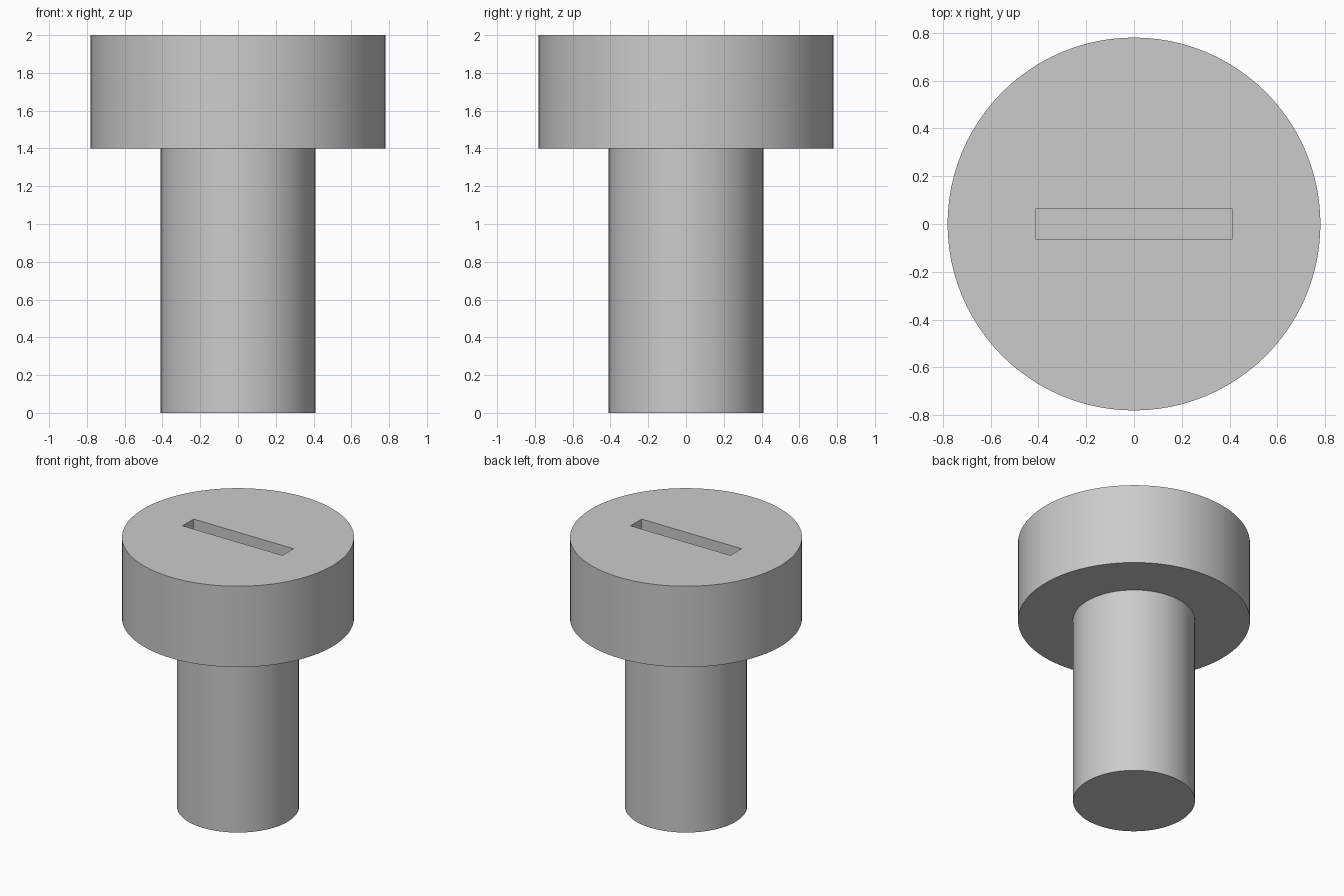
import bpy
import bmesh
import math

cube = bpy.data.objects.get("Cube")
if cube:
    bpy.data.objects.remove(cube, do_unlink=True)

HEAD_R, SHAFT_R = 0.78, 0.41
HEAD_Z, TOP_Z = 1.4, 2.0
SLOT_X, SLOT_Y, SLOT_DEPTH = 0.82, 0.13, 0.2
SIDES = 96

# Plain grey metal
grey = bpy.data.materials.new("grey_metal")
grey.use_nodes = True
colour = (0.6, 0.6, 0.6, 1)
grey.diffuse_color = colour
grey.node_tree.nodes["Principled BSDF"].inputs["Base Color"].default_value = colour


def add_object(name, bm):
    bmesh.ops.recalc_face_normals(bm, faces=bm.faces)
    mesh = bpy.data.meshes.new(name)
    bm.to_mesh(mesh)
    bm.free()
    mesh.materials.append(grey)
    obj = bpy.data.objects.new(name, mesh)
    bpy.context.collection.objects.link(obj)
    return obj


# Screw body: shaft and head turned from one profile
profile = [(SHAFT_R, 0), (SHAFT_R, HEAD_Z), (HEAD_R, HEAD_Z), (HEAD_R, TOP_Z)]
bm = bmesh.new()
rings = []
for r, z in profile:
    angles = [math.tau * i / SIDES for i in range(SIDES)]
    rings.append([bm.verts.new((r * math.cos(a), r * math.sin(a), z)) for a in angles])
for low, high in zip(rings, rings[1:]):
    for i in range(SIDES):
        j = (i + 1) % SIDES
        bm.faces.new((low[i], low[j], high[j], high[i]))
bm.faces.new(rings[0][::-1])
bm.faces.new(rings[-1])
screw = add_object("screw_body", bm)

# Slot cutter, sunk into the top of the head
bm = bmesh.new()
bmesh.ops.create_cube(bm, size=1)
bmesh.ops.scale(bm, vec=(SLOT_X, SLOT_Y, 2 * SLOT_DEPTH), verts=bm.verts)
bmesh.ops.translate(bm, vec=(0, 0, TOP_Z), verts=bm.verts)
cutter = add_object("slot_cutter", bm)

# Cut the driver slot, then drop the cutter
cut = screw.modifiers.new("driver_slot", "BOOLEAN")
cut.operation = "DIFFERENCE"
cut.solver = "EXACT"
cut.object = cutter
bpy.ops.object.select_all(action="DESELECT")
bpy.context.view_layer.objects.active = screw
screw.select_set(True)
bpy.ops.object.modifier_apply(modifier=cut.name)
bpy.data.objects.remove(cutter, do_unlink=True)

# Smooth round sides with crisp rims
bpy.ops.object.shade_smooth_by_angle(angle=math.radians(30))
